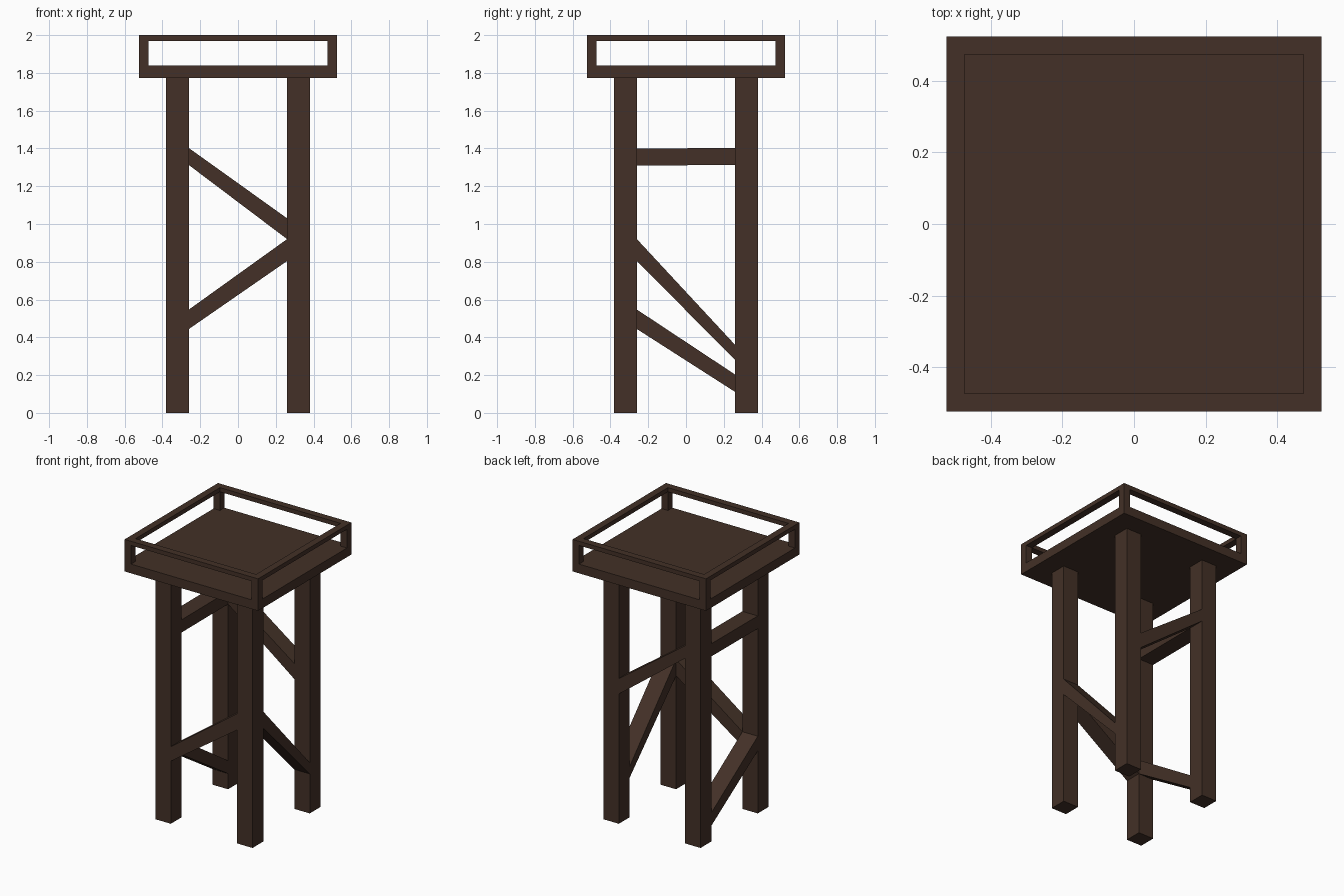
import bpy
import bmesh

if "Cube" in bpy.data.objects:
    bpy.data.objects.remove(bpy.data.objects["Cube"])

wood = bpy.data.materials.new("dark_wood")
wood.diffuse_color = (0.056, 0.030, 0.020, 1)
wood.use_nodes = True
wood.node_tree.nodes["Principled BSDF"].inputs["Base Color"].default_value = wood.diffuse_color


def make_object(name, bm):
    bmesh.ops.recalc_face_normals(bm, faces=bm.faces)
    mesh = bpy.data.meshes.new(name)
    bm.to_mesh(mesh)
    bm.free()
    mesh.materials.append(wood)
    obj = bpy.data.objects.new(name, mesh)
    bpy.context.collection.objects.link(obj)
    return obj


def beam(name, ring_a, ring_b):
    """Four-sided solid joining two end rings."""
    bm = bmesh.new()
    a = [bm.verts.new(p) for p in ring_a]
    b = [bm.verts.new(p) for p in ring_b]
    bm.faces.new(a)
    bm.faces.new(b)
    for i in range(4):
        j = (i + 1) % 4
        bm.faces.new((a[i], a[j], b[j], b[i]))
    return make_object(name, bm)


def square(half, cx, cy, z):
    return [(cx + sx * half, cy + sy * half, z)
            for sx, sy in ((-1, -1), (1, -1), (1, 1), (-1, 1))]


def post(name, half, cx, cy, z0, z1):
    return beam(name, square(half, cx, cy, z0), square(half, cx, cy, z1))


IN, OUT = 0.26, 0.381          # inner and outer faces of the legs
LEG_C, LEG_H = (IN + OUT) / 2, (OUT - IN) / 2
TOP, RIM, WALL = 0.523, 0.473, 1.838

# Legs and the short railing posts at the corners
for fy, sy in (("front", -1), ("back", 1)):
    for fx, sx in (("left", -1), ("right", 1)):
        post(f"{fy}_{fx}_leg", LEG_H, sx * LEG_C, sy * LEG_C, 0, 1.773)
        c = (TOP + RIM) / 2
        post(f"{fy}_{fx}_rail_post", (TOP - RIM) / 2, sx * c, sy * c, WALL, 1.97)

# Platform
post("platform", TOP, 0, 0, 1.773, WALL)

# Top railing: mitred square frame
bm = bmesh.new()
loops = [[bm.verts.new(p) for p in square(h, 0, 0, z)]
         for h, z in ((TOP, 1.97), (TOP, 2.0), (RIM, 2.0), (RIM, 1.97))]
for k in range(4):
    for i in range(4):
        j, n = (i + 1) % 4, (k + 1) % 4
        bm.faces.new((loops[k][i], loops[k][j], loops[n][j], loops[n][i]))
make_object("top_rail", bm)


# Braces: full leg width, each end matched to its own height range on the leg
def brace(name, axis, side, start, end):
    def ring(t, lo, hi):
        pts = ((side * IN, lo), (side * OUT, lo), (side * OUT, hi), (side * IN, hi))
        return [(t, d, z) if axis == "x" else (d, t, z) for d, z in pts]
    beam(name, ring(-IN, *start), ring(IN, *end))


brace("front_brace", "x", -1, (0.444, 0.547), (0.804, 0.92))
brace("back_brace", "x", 1, (1.312, 1.402), (0.92, 1.03))
brace("right_brace", "y", 1, (0.804, 0.92), (0.28, 0.36))
brace("left_lower_brace", "y", -1, (0.444, 0.547), (0.111, 0.203))
brace("left_upper_brace", "y", -1, (1.31, 1.40), (1.312, 1.402))
